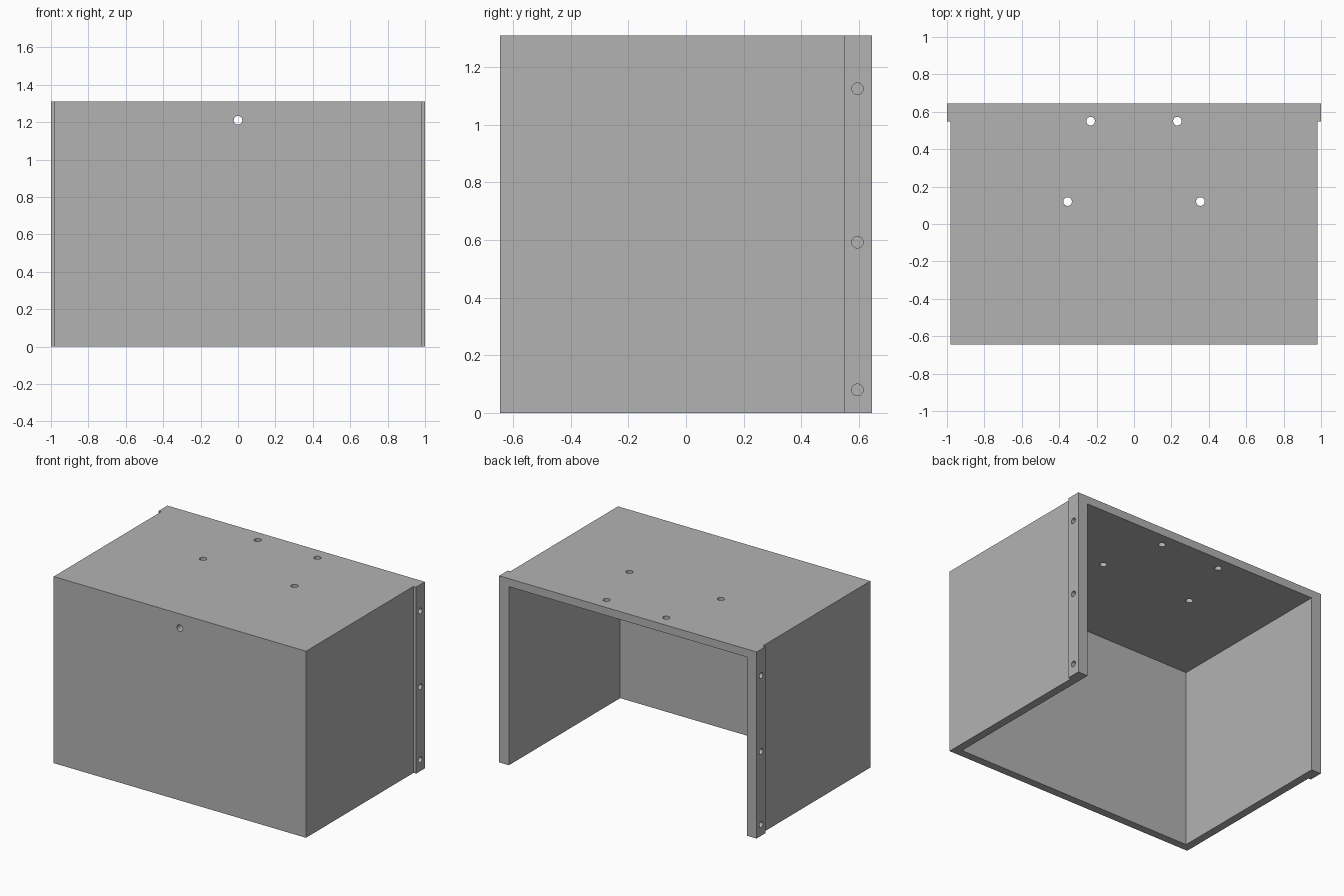
import bpy, bmesh
from math import pi
from mathutils import Matrix, Vector

cube = bpy.data.objects.get("Cube")
if cube:
    bpy.data.objects.remove(cube, do_unlink=True)

HEIGHT, FRONT, BACK = 1.31, -0.645, 0.645
BODY_X, FLANGE_X, FLANGE_Y = 0.98, 1.0, 0.548
WALL = 0.056

grey = bpy.data.materials.new("plain grey")
grey.use_nodes = True
grey.diffuse_color = (0.45, 0.45, 0.45, 1)
grey.node_tree.nodes["Principled BSDF"].inputs["Base Color"].default_value = (0.45, 0.45, 0.45, 1)


def add_object(name, bm):
    bmesh.ops.recalc_face_normals(bm, faces=bm.faces[:])
    mesh = bpy.data.meshes.new(name)
    bm.to_mesh(mesh)
    bm.free()
    mesh.materials.append(grey)
    obj = bpy.data.objects.new(name, mesh)
    bpy.context.collection.objects.link(obj)
    return obj


def box_cutter(name, low, high):
    low, high = Vector(low), Vector(high)
    bm = bmesh.new()
    bmesh.ops.create_cube(bm, size=1, matrix=Matrix.Translation((low + high) / 2)
                          @ Matrix.Diagonal((*(high - low), 1)))
    return add_object(name, bm)


def hole_cutter(name, centre, radius, depth, axis):
    turn = {"X": Matrix.Rotation(pi / 2, 4, "Y"),
            "Y": Matrix.Rotation(pi / 2, 4, "X"),
            "Z": Matrix.Identity(4)}[axis]
    bm = bmesh.new()
    bmesh.ops.create_cone(bm, cap_ends=True, segments=32, radius1=radius, radius2=radius,
                          depth=depth, matrix=Matrix.Translation(centre) @ turn)
    return add_object(name, bm)


# Cover: plan outline with a raised flange on both sides at the back
half = [(BODY_X, FRONT), (BODY_X, FLANGE_Y), (FLANGE_X, FLANGE_Y), (FLANGE_X, BACK)]
outline = half + [(-x, y) for x, y in reversed(half)]
bm = bmesh.new()
base = bm.faces.new([bm.verts.new((x, y, 0)) for x, y in outline])
solid = bmesh.ops.extrude_face_region(bm, geom=[base])
bmesh.ops.translate(bm, vec=(0, 0, HEIGHT),
                    verts=[v for v in solid["geom"] if isinstance(v, bmesh.types.BMVert)])
cover = add_object("box_cover", bm)

# Cavity, open at the back and below
inner = BODY_X - WALL
cutters = [box_cutter("cavity_cutter", (-inner, FRONT + WALL, -0.2),
                      (inner, BACK + 0.2, HEIGHT - WALL))]

# Through holes in the front and top, blind screw holes in the flanges
cutters.append(hole_cutter("front_hole_cutter", (0, FRONT, 1.21), 0.023, 0.3, "Y"))
for side in (-1, 1):
    for x, y in ((0.232, 0.55), (0.355, 0.12)):
        cutters.append(hole_cutter("top_hole_cutter", (side * x, y, HEIGHT), 0.023, 0.3, "Z"))
    for z in (0.08, 0.592, 1.125):
        cutters.append(hole_cutter("flange_hole_cutter", (side * FLANGE_X, 0.595, z),
                                   0.02, 0.1, "X"))

for cutter in cutters:
    cutter.hide_render = True
    cut = cover.modifiers.new(cutter.name, "BOOLEAN")
    cut.operation, cut.solver, cut.object = "DIFFERENCE", "EXACT", cutter

# Bake the cuts and remove the cutters
bpy.context.view_layer.update()
graph = bpy.context.evaluated_depsgraph_get()
baked = bpy.data.meshes.new_from_object(cover.evaluated_get(graph))
cover.modifiers.clear()
cover.data = baked
baked.materials.clear()
baked.materials.append(grey)
for face in baked.polygons:
    face.material_index = 0
for cutter in cutters:
    bpy.data.objects.remove(cutter, do_unlink=True)

bpy.ops.object.select_all(action="DESELECT")
cover.select_set(True)
bpy.context.view_layer.objects.active = cover
bpy.ops.object.shade_smooth_by_angle(angle=0.5)
